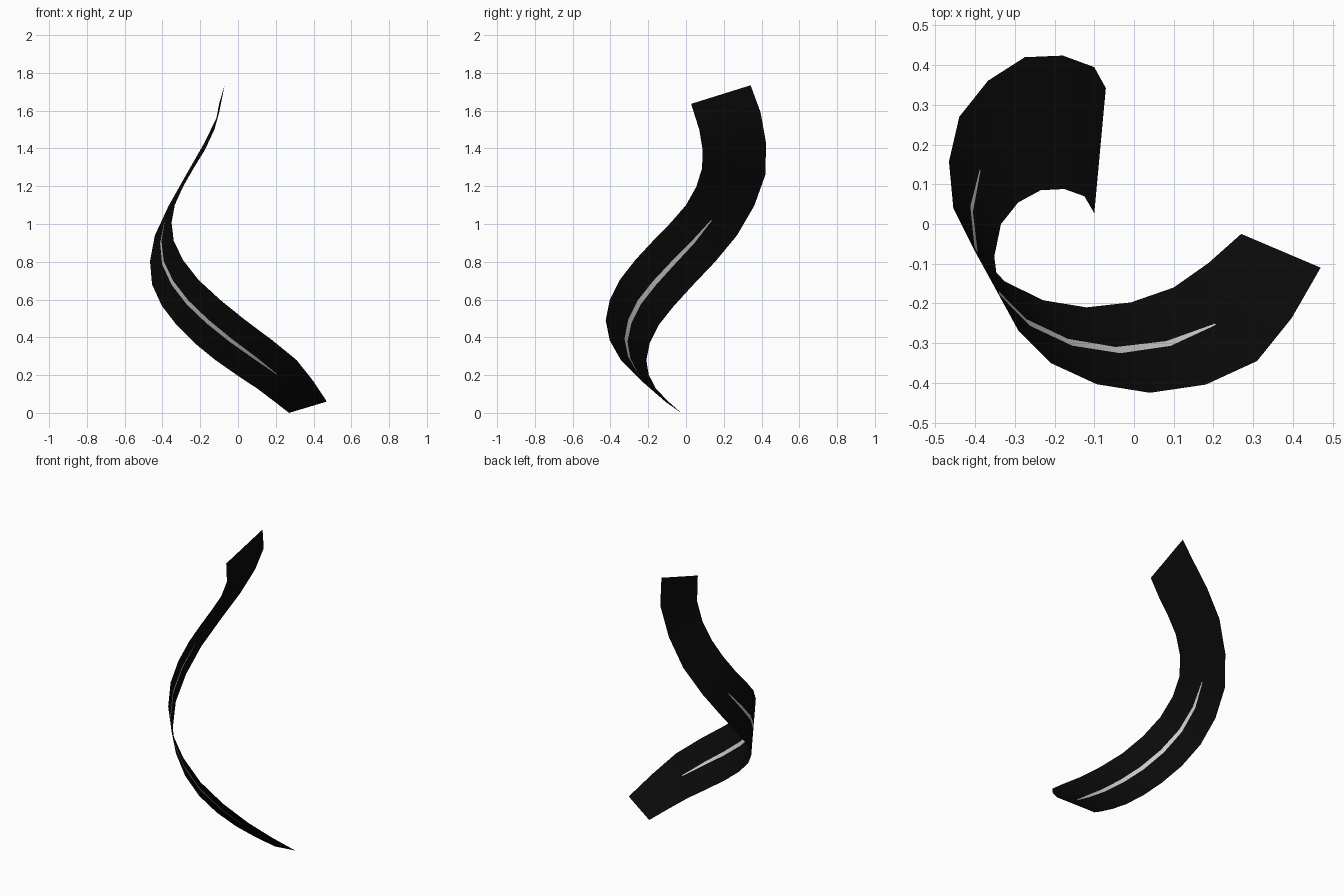
import bpy
import bmesh
import math
from mathutils import Vector

default_cube = bpy.data.objects.get("Cube")
if default_cube:
    bpy.data.objects.remove(default_cube, do_unlink=True)


def make_material(name, value):
    material = bpy.data.materials.new(name)
    material.use_nodes = True
    color = (value, value, value, 1)
    material.diffuse_color = color
    material.node_tree.nodes["Principled BSDF"].inputs["Base Color"].default_value = color
    return material


def smooth_rail(keys):
    """Insert one cubic-interpolated point between each pair of keys."""
    keys = [Vector(key) for key in keys]
    before = 2 * keys[0] - keys[1]
    after = 2 * keys[-1] - keys[-2]
    padded = [before] + keys + [after]
    rail = []
    for a, b, c, d in zip(padded, padded[1:], padded[2:], padded[3:]):
        rail += [b, (9 * (b + c) - a - d) / 16]
    return rail


# Guide points along the two long edges of the twisted strip
lower_rail = smooth_rail([
    (.27, -.025, 0), (.10, -.16, .13), (-.12, -.21, .28), (-.325, -.145, .465),
    (-.455, .04, .68), (-.44, .27, .94), (-.275, .42, 1.26), (-.10, .395, 1.59),
    (-.07, .28, 1.87), (-.12, .18, 2.13)])
upper_rail = smooth_rail([
    (.47, -.11, .06), (.31, -.345, .28), (.04, -.425, .49), (-.21, -.35, .705),
    (-.34, -.175, .91), (-.335, 0, 1.1), (-.235, .085, 1.295), (-.125, .07, 1.5),
    (-.095, -.015, 1.79), (-.145, -.025, 2.14)])

# The pale centre stripe runs between these rows and tapers at both ends
stripe_start, stripe_end = 2, 10


def stripe_half_width(row):
    t = (row - stripe_start) / (stripe_end - stripe_start)
    if not 0 < t < 1:
        return 0.008
    return 0.008 + 0.034 * math.sqrt(math.sin(math.pi * t))


# Twisted ribbon: rows of four points joined by quads
bm = bmesh.new()
rows = []
for row, (low, high) in enumerate(zip(lower_rail, upper_rail)):
    half = stripe_half_width(row)
    across = (0, 0.5 - half, 0.5 + half, 1)
    rows.append([bm.verts.new(low.lerp(high, t)) for t in across])
rows = rows[:-2]  # the last guide key only shapes the end of the curve

for row, (near, far) in enumerate(zip(rows, rows[1:])):
    for column in range(len(near) - 1):
        face = bm.faces.new((near[column], near[column + 1],
                             far[column + 1], far[column]))
        in_stripe = column == 1 and stripe_start <= row < stripe_end
        face.material_index = 1 if in_stripe else 0
        face.smooth = True

for vert in [v for v in bm.verts if not v.link_faces]:
    bm.verts.remove(vert)

mesh = bpy.data.meshes.new("twisted_ribbon")
bm.to_mesh(mesh)
bm.free()
mesh.materials.append(make_material("black", 0.003))
mesh.materials.append(make_material("pale grey", 0.6))
ribbon = bpy.data.objects.new("twisted_ribbon", mesh)
bpy.context.collection.objects.link(ribbon)
